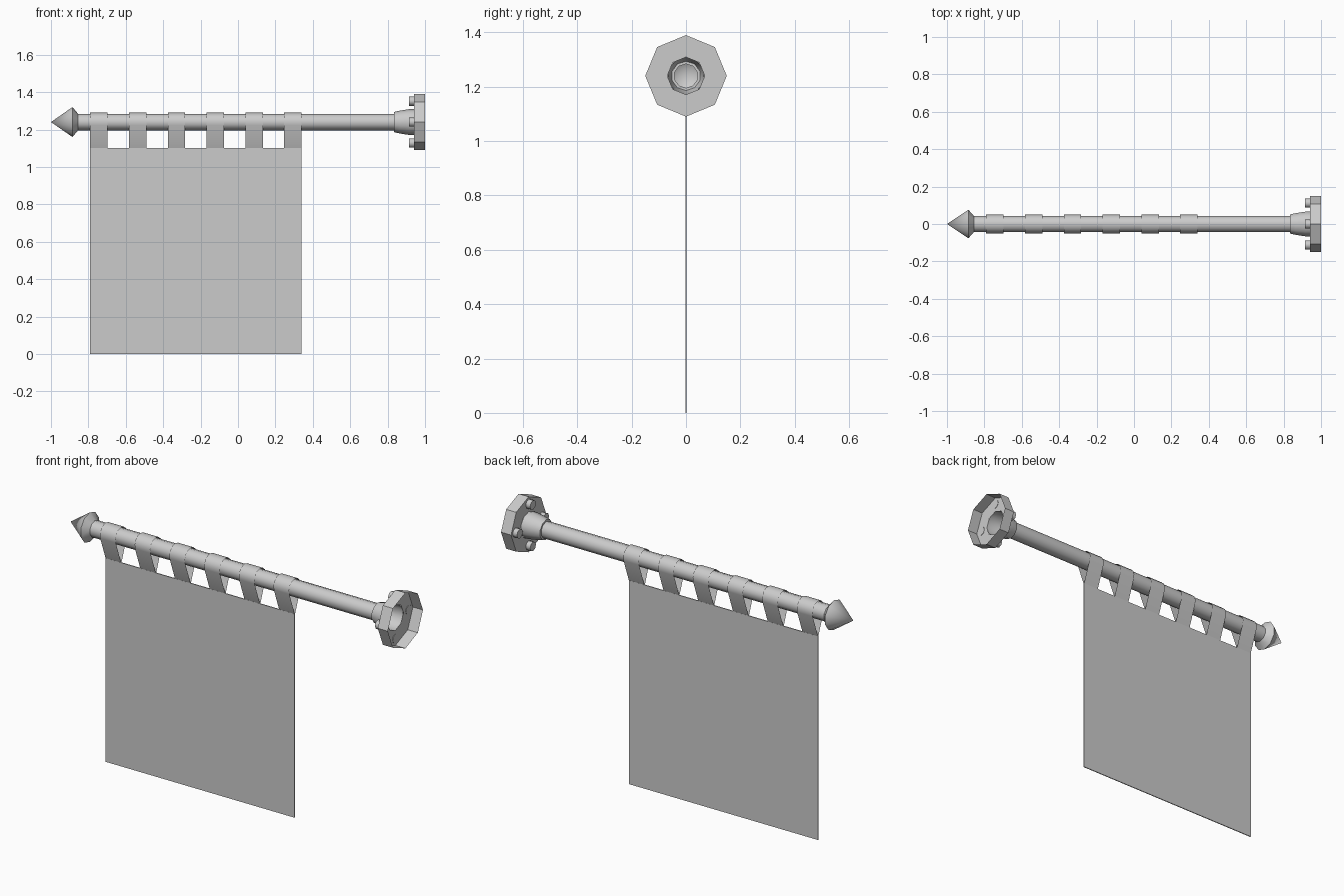
import bpy, bmesh, math

if "Cube" in bpy.data.objects:
    bpy.data.objects.remove(bpy.data.objects["Cube"])

POLE_Z = 1.24


def finish(name, bm, smooth=None):
    bmesh.ops.recalc_face_normals(bm, faces=bm.faces)
    me = bpy.data.meshes.new(name)
    bm.to_mesh(me)
    bm.free()
    ob = bpy.data.objects.new(name, me)
    bpy.context.collection.objects.link(ob)
    if smooth:
        bpy.ops.object.select_all(action='DESELECT')
        ob.select_set(True)
        bpy.context.view_layer.objects.active = ob
        bpy.ops.object.shade_smooth_by_angle(angle=math.radians(smooth))
    return ob


def lathe(name, profile, sides, y=0.0, z=POLE_Z, smooth=None):
    """Turn (x, radius) points around an axis parallel to x; radius 0 closes an end."""
    bm = bmesh.new()
    rings = []
    for x, r in profile:
        if r == 0:
            rings.append([bm.verts.new((x, y, z))] * sides)
        else:
            rings.append([bm.verts.new((x, y + r * math.sin(math.tau * i / sides),
                                        z + r * math.cos(math.tau * i / sides)))
                          for i in range(sides)])
    for a, b in zip(rings, rings[1:]):
        for i in range(sides):
            j = (i + 1) % sides
            bm.faces.new(list(dict.fromkeys((a[i], a[j], b[j], b[i]))))
    return finish(name, bm, smooth)


# Pole and pointed finial
lathe("pole", [(-0.87, 0.044), (0.84, 0.044)], 10, smooth=50)
lathe("finial", [(-1.0, 0), (-0.885, 0.08), (-0.855, 0.044)], 10, smooth=50)

# Wall mount: hollow octagonal flange and flared collar
lathe("wall_flange", [(1.0, 0.15), (0.94, 0.15), (0.94, 0.069)], 8)
lathe("collar", [(0.835, 0.044), (0.835, 0.054), (0.865, 0.061), (0.915, 0.069), (0.94, 0.069)],
      10, smooth=50)

# Four bolts on the flange
for k in range(4):
    a = k * math.pi / 2
    lathe(f"bolt_{k + 1}", [(0.914, 0), (0.914, 0.025), (0.942, 0.025), (0.942, 0)], 8,
          y=0.112 * math.sin(a), z=POLE_Z + 0.112 * math.cos(a), smooth=50)

# Hanging cloth
bm = bmesh.new()
bmesh.ops.create_cube(bm, size=1)
bmesh.ops.scale(bm, vec=(1.13, 0.005, 1.10), verts=bm.verts)
bmesh.ops.translate(bm, vec=(-0.225, 0, 0.55), verts=bm.verts)
finish("banner_cloth", bm)

# Six fabric loops: a teardrop section wrapped over the pole
section = [(-0.002, 1.10)]
for i in range(9):
    a = math.radians(-110 + 220 * i / 8)
    section.append((0.05 * math.sin(a), POLE_Z + 0.05 * math.cos(a)))
section.append((0.002, 1.10))
for k in range(6):
    x0 = -0.79 + k * 0.2074
    bm = bmesh.new()
    left = [bm.verts.new((x0, y, z)) for y, z in section]
    right = [bm.verts.new((x0 + 0.093, y, z)) for y, z in section]
    for i in range(len(section) - 1):
        bm.faces.new((left[i], left[i + 1], right[i + 1], right[i]))
    finish(f"cloth_loop_{k + 1}", bm, smooth=50)
